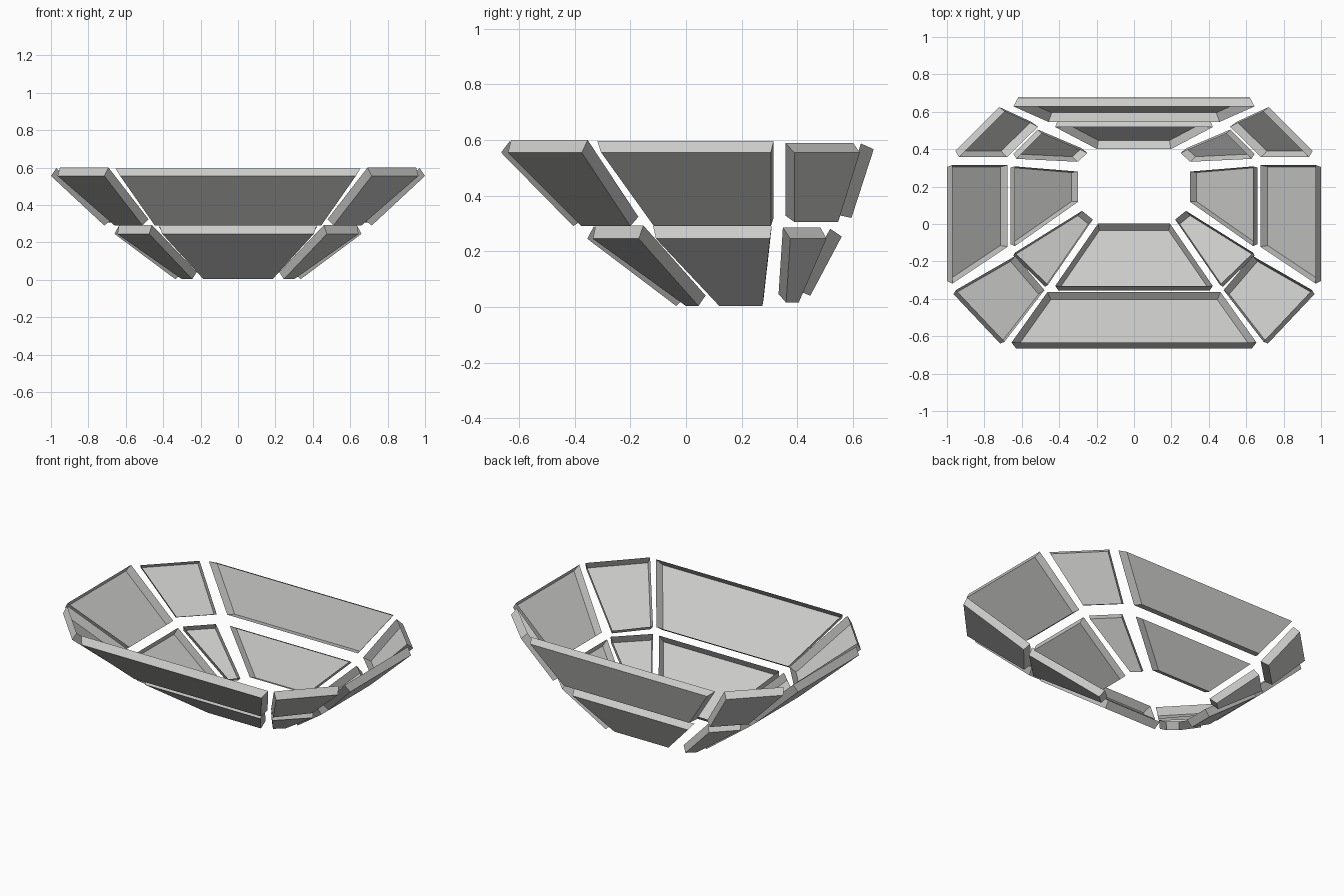
import bpy
from mathutils import Vector

DEPTH, FLARE = 0.05, 1.04

cube = bpy.data.objects.get("Cube")
if cube:
    bpy.data.objects.remove(cube, do_unlink=True)

grey = bpy.data.materials.new("light_grey")
grey.use_nodes = True
colour = (0.6, 0.6, 0.59, 1)
grey.diffuse_color = colour
grey.node_tree.nodes["Principled BSDF"].inputs["Base Color"].default_value = colour


def tray(name, corners):
    """Open tray: flat outer plate with walls rising towards the bowl's inside."""
    plate = [Vector(c) for c in corners]
    centre = sum(plate, Vector()) / 4
    inward = (plate[2] - plate[0]).cross(plate[3] - plate[1]).normalized()
    if inward.z < 0:
        inward.negate()
    rim = [centre + (p - centre) * FLARE + inward * DEPTH for p in plate]
    faces = [(0, 1, 2, 3)]
    faces += [(i, i + 4, (i + 1) % 4 + 4, (i + 1) % 4) for i in range(4)]
    # the plate must face away from the bowl
    if (plate[1] - plate[0]).cross(plate[2] - plate[1]).dot(inward) > 0:
        faces = [f[::-1] for f in faces]
    mesh = bpy.data.meshes.new(name)
    mesh.from_pydata(plate + rim, [], faces)
    mesh.materials.append(grey)
    obj = bpy.data.objects.new(name, mesh)
    bpy.context.collection.objects.link(obj)


def centre_panel(name, top, bottom):
    """Panel across the middle; top and bottom are (half width, y, z)."""
    (a, y, z), (b, v, w) = top, bottom
    tray(name, [(-a, y, z), (a, y, z), (b, v, w), (-b, v, w)])


def paired_panel(name, top, bottom, z_top, z_bottom):
    """Panel on both sides; top and bottom each hold two (x, y) corners."""
    for side, sign in (("left", 1), ("right", -1)):
        corners = [(sign * x, y, z_top) for x, y in top]
        corners += [(sign * x, y, z_bottom) for x, y in reversed(bottom)]
        tray(f"{side}_{name}", corners)


# Front and back panels
centre_panel("front_upper_panel", (0.63, -0.665, 0.555), (0.445, -0.405, 0.29))
centre_panel("front_lower_panel", (0.405, -0.355, 0.245), (0.185, -0.035, 0.003))
centre_panel("back_upper_panel", (0.62, 0.675, 0.567), (0.44, 0.595, 0.32))
centre_panel("back_lower_panel", (0.405, 0.56, 0.253), (0.19, 0.447, 0.04))

# Upper ring
TOP, MID = 0.555, 0.29
paired_panel("front_corner_upper_panel", [(0.965, -0.375), (0.715, -0.64)],
             [(0.66, -0.2), (0.51, -0.375)], TOP, MID)
paired_panel("side_upper_panel", [(1, -0.305), (1, 0.305)],
             [(0.715, -0.115), (0.715, 0.305)], TOP, MID)
paired_panel("back_corner_upper_panel", [(0.955, 0.39), (0.72, 0.625)],
             [(0.71, 0.39), (0.55, 0.547)], TOP, MID + 0.015)

# Lower ring
LIP, BASE = 0.245, 0.003
paired_panel("front_corner_lower_panel", [(0.645, -0.17), (0.475, -0.335)],
             [(0.3, 0.045), (0.245, 0)], LIP, BASE)
paired_panel("side_lower_panel", [(0.66, -0.108), (0.66, 0.302)],
             [(0.335, 0.12), (0.335, 0.275)], LIP, BASE)
paired_panel("back_corner_lower_panel", [(0.645, 0.375), (0.515, 0.505)],
             [(0.33, 0.36), (0.28, 0.405)], LIP, BASE + 0.012)
